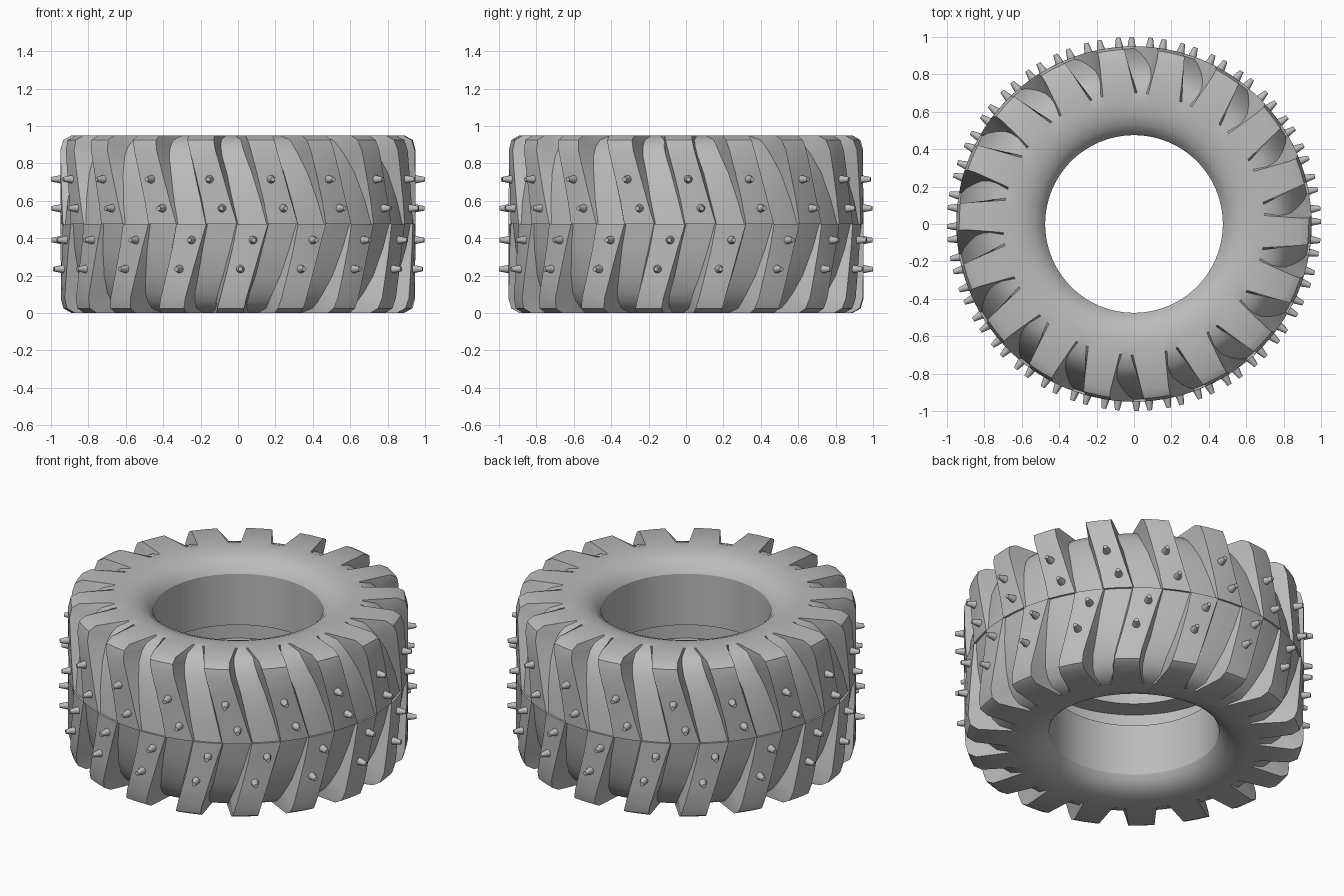
import bpy, bmesh
from math import sin, cos, radians
from mathutils import Matrix, Vector

cube = bpy.data.objects.get("Cube")
if cube:
    bpy.data.objects.remove(cube, do_unlink=True)

LUGS = 18
PITCH = 360 / LUGS
HEIGHT = 0.95

rubber = bpy.data.materials.new("grey_rubber")
rubber.use_nodes = True
colour = (0.5, 0.5, 0.5, 1)
rubber.diffuse_color = colour
bsdf = rubber.node_tree.nodes["Principled BSDF"]
bsdf.inputs["Base Color"].default_value = colour
bsdf.inputs["Roughness"].default_value = 0.7

# Upper half tread rows: lug radius, lug z, groove radius, groove z,
# groove start angle, groove end angle, wall slant
TREAD = [
    (.95, .475, .938, .475, -.3, 9.7, .3),
    (.95, .60, .920, .60, -2.6, 8.3, .8),
    (.95, .75, .885, .75, -5.2, 6.1, 1.3),
    (.95, .87, .845, .84, -7.3, 4.2, 1.5),
    (.935, .925, .81, .89, -8, 3.2, 1.5),
    (.89, .95, .77, .925, -8, 2.6, 1.4),
    (.70, .95, .70, .95, -6.3, -.4, 1.0),
]
# Sidewall, bead and inner channel: radius, z
BEAD = [(.64, .95), (.58, .94), (.53, .92), (.495, .89), (.475, .86),
        (.475, .545), (.6, .545), (.6, .475)]


def polar(radius, degrees, z):
    a = radians(degrees)
    return Vector((radius * sin(a), -radius * cos(a), z))


def place(radius, degrees, z, lower):
    """Lower half is the upper one mirrored and turned half a pitch."""
    if lower:
        return polar(radius, degrees + PITCH / 2, HEIGHT - z)
    return polar(radius, degrees, z)


def finish(bm, name, angle):
    bmesh.ops.recalc_face_normals(bm, faces=bm.faces)
    mesh = bpy.data.meshes.new(name)
    bm.to_mesh(mesh)
    bm.free()
    mesh.materials.append(rubber)
    obj = bpy.data.objects.new(name, mesh)
    bpy.context.collection.objects.link(obj)
    bpy.ops.object.select_all(action='DESELECT')
    obj.select_set(True)
    bpy.context.view_layer.objects.active = obj
    bpy.ops.object.shade_smooth_by_angle(angle=radians(angle))
    return obj


# Tyre body: groove floor, slanted walls and lugs on one grid
rows = TREAD + [(r, z, r, z, -PITCH / 2, PITCH / 6, PITCH / 6) for r, z in BEAD]
bm = bmesh.new()
for lower in (False, True):
    grid = []
    for lug_r, lug_z, floor_r, floor_z, a, b, w in rows:
        ring = []
        for k in range(LUGS):
            turn = k * PITCH
            floor = (a + w, (a + b) / 2, b - w)
            lug = (b, (a + b + PITCH) / 2)
            ring.append(bm.verts.new(place(lug_r, a + turn, lug_z, lower)))
            ring += [bm.verts.new(place(floor_r, f + turn, floor_z, lower)) for f in floor]
            ring += [bm.verts.new(place(lug_r, f + turn, lug_z, lower)) for f in lug]
        grid.append(ring)
    n = len(grid[0])
    for r0, r1 in zip(grid, grid[1:]):
        for i in range(n):
            j = (i + 1) % n
            quad = (r0[i], r0[j], r1[j], r1[i])
            bm.faces.new(quad[::-1] if lower else quad)
    # Lug ends at the centre seam
    seam = grid[0]
    for k in range(LUGS):
        bm.faces.new([seam[(k * 6 + s) % n] for s in (3, 4, 5, 6, 7)])
bmesh.ops.remove_doubles(bm, verts=bm.verts, dist=0.0005)
finish(bm, "tyre_body", 32)

# Studs: two on every lug of each half
bm = bmesh.new()
for lower in (False, True):
    for z, angle in ((.715, 10.75), (.56, 14.85)):
        for k in range(LUGS):
            out = place(1, angle + k * PITCH, z, lower)
            height = out.z
            out.z = 0
            turn = out.to_track_quat('Z', 'Y').to_matrix().to_4x4()
            base = Matrix.Translation(out * 0.97 + Vector((0, 0, height)))
            bmesh.ops.create_cone(bm, cap_ends=True, segments=12, radius1=.024,
                                  radius2=.012, depth=.06, matrix=base @ turn)
finish(bm, "tread_studs", 40)
